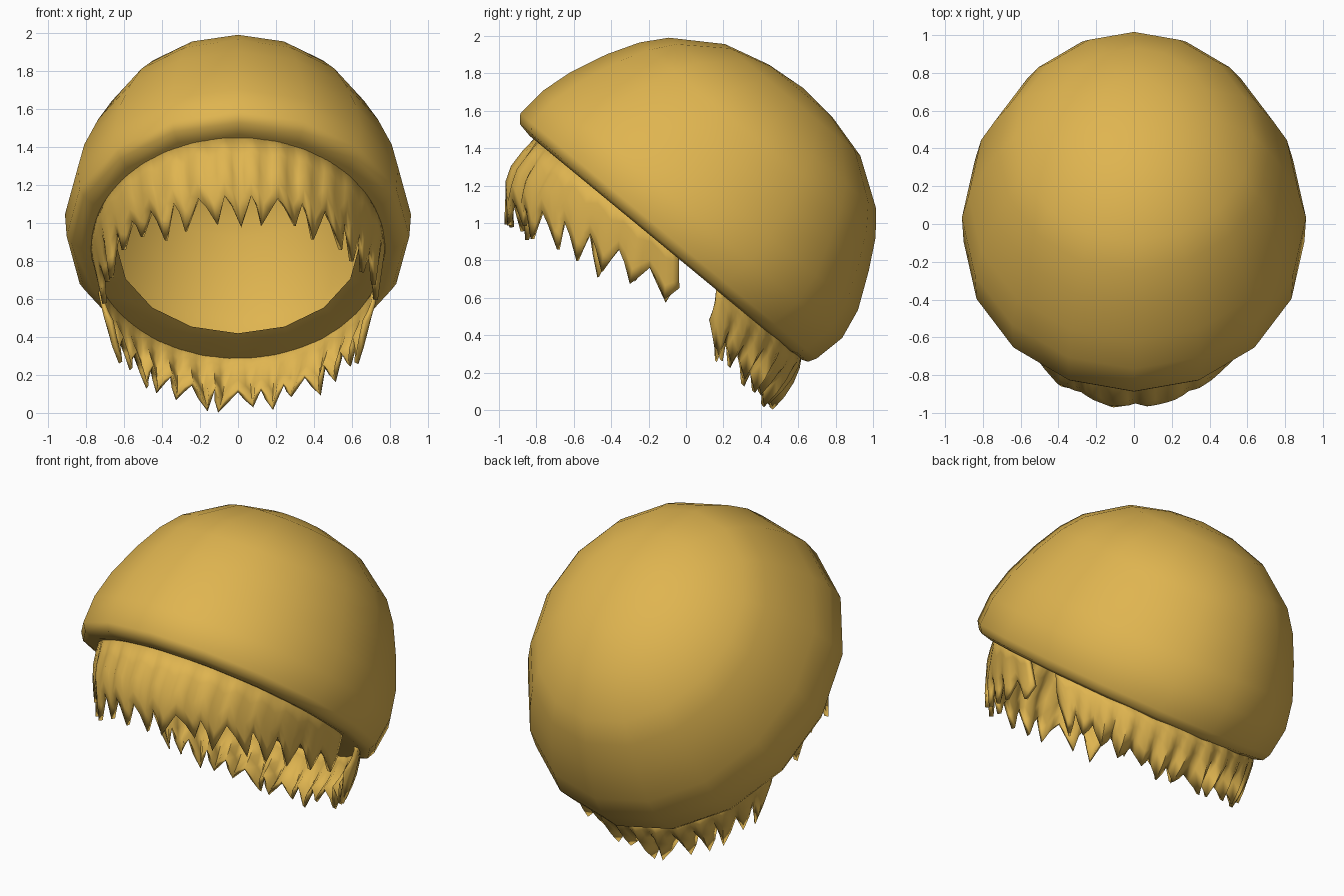
import bpy, math, random

if "Cube" in bpy.data.objects:
    bpy.data.objects.remove(bpy.data.objects["Cube"])

random.seed(4)
C, S = 0.77, 0.635            # tilt of the opening plane

gold = bpy.data.materials.new("gold")
gold.diffuse_color = (0.74, 0.46, 0.08, 1)
gold.use_nodes = True
gold.node_tree.nodes["Principled BSDF"].inputs["Base Color"].default_value = gold.diffuse_color


def world(x, t, h):
    """Opening-plane coordinates (x, along slope, height above plane) to world."""
    return (x, C * t + S * h, -S * t + C * h)


def make(name, verts, faces, angle):
    me = bpy.data.meshes.new(name)
    me.from_pydata(verts, [], faces)
    me.validate()
    ob = bpy.data.objects.new(name, me)
    bpy.context.collection.objects.link(ob)
    me.materials.append(gold)
    bpy.ops.object.select_all(action='DESELECT')
    ob.select_set(True)
    bpy.context.view_layer.objects.active = ob
    bpy.ops.object.shade_smooth_by_angle(angle=math.radians(angle))
    return ob


# Cap: open tilted dome with the rim folded inwards (height, centre, radius)
rings = [(0.61, -0.65, 0.73), (0.60, -0.64, 0.94), (0.615, -0.66, 1.0),
         (0.66, -0.665, 1.03), (0.83, -0.64, 1.04), (1.00, -0.63, 1.0),
         (1.20, -0.63, 0.91), (1.36, -0.625, 0.82), (1.48, -0.62, 0.72),
         (1.645, -0.616, 0.47), (1.71, -0.615, 0.22)]
N = 16
verts, faces = [], []
for h, c, r in rings:
    for i in range(N):
        a = 2 * math.pi * i / N
        verts.append(world(0.876 * r * math.sin(a), c - r * math.cos(a), h))
for k in range(len(rings) - 1):
    for i in range(N):
        j = (i + 1) % N
        faces.append((k * N + i, k * N + j, (k + 1) * N + j, (k + 1) * N + i))
verts.append(world(0, -0.615, 1.73))
top = (len(rings) - 1) * N
faces += [(top + i, top + (i + 1) % N, len(verts) - 1) for i in range(N)]
make("cap", verts, faces, 50)


# Hair: a curved strip hanging from the rim and ending in pointed locks.
# shape(cos, f) gives the shift (x scale, y) at fraction f down the strand.
def hair(name, a0, a1, locks, radius, drop_of, shape):
    tooth = [0.0, 0.35, 1.0, 0.5]
    cols, rows = locks * 4 + 1, 5
    step = math.radians(a1 - a0) / (cols - 1)
    verts, faces = [], []
    for i in range(cols):
        a = math.radians(a0) + step * i
        if i % 4 == 0:
            size = random.uniform(0.55, 1.05)
            flare = random.uniform(-0.04, 0.04)
            bend = random.uniform(-1.0, 1.5)
        c = math.cos(a)
        w = tooth[i % 4] * size
        valley, tip = drop_of(c)
        drop = valley + (tip - valley) * w
        for k in range(rows):
            f = k / (rows - 1)
            b = a + bend * step * w * f ** 3
            r = radius + flare * w * f
            x, y, _ = world(0.85 * r * math.sin(b), -0.64 - r * math.cos(b), 0.62)
            z = world(0, -0.64 - radius * c, 0.62)[2]
            sx, dy = shape(c, f)
            verts.append((x * sx, y + dy, max(z - drop * f, 0.01)))
    for i in range(cols - 1):
        for k in range(rows - 1):
            p = i * rows + k
            faces.append((p, p + 1, p + rows + 1, p + rows))
    ob = make(name, verts, faces, 60)
    mod = ob.modifiers.new("thickness", 'SOLIDIFY')
    mod.thickness = 0.025
    mod.offset = 0


def front_drop(c):
    c = max(c, 0)
    return 0.18 + 0.13 * c * c, 0.38 + 0.10 * c * c


def front_shape(c, f):
    # swells forward in front, falls straight at the sides
    return 1 - 0.06 * f, -0.165 * max(c, 0) * math.sin(min(1, f * 1.25) * math.pi / 2)


def back_drop(c):
    return 0.18, 0.36 - 0.05 * c * c


def back_shape(c, f):
    # tucks in under the back rim
    return 1 - 0.08 * f * f, -0.17 * max(-c - 0.2, 0) / 0.8 * f ** 1.7


hair("front_fringe", -95, 95, 17, 0.90, front_drop, front_shape)
hair("back_hair", 112, 248, 14, 0.92, back_drop, back_shape)
